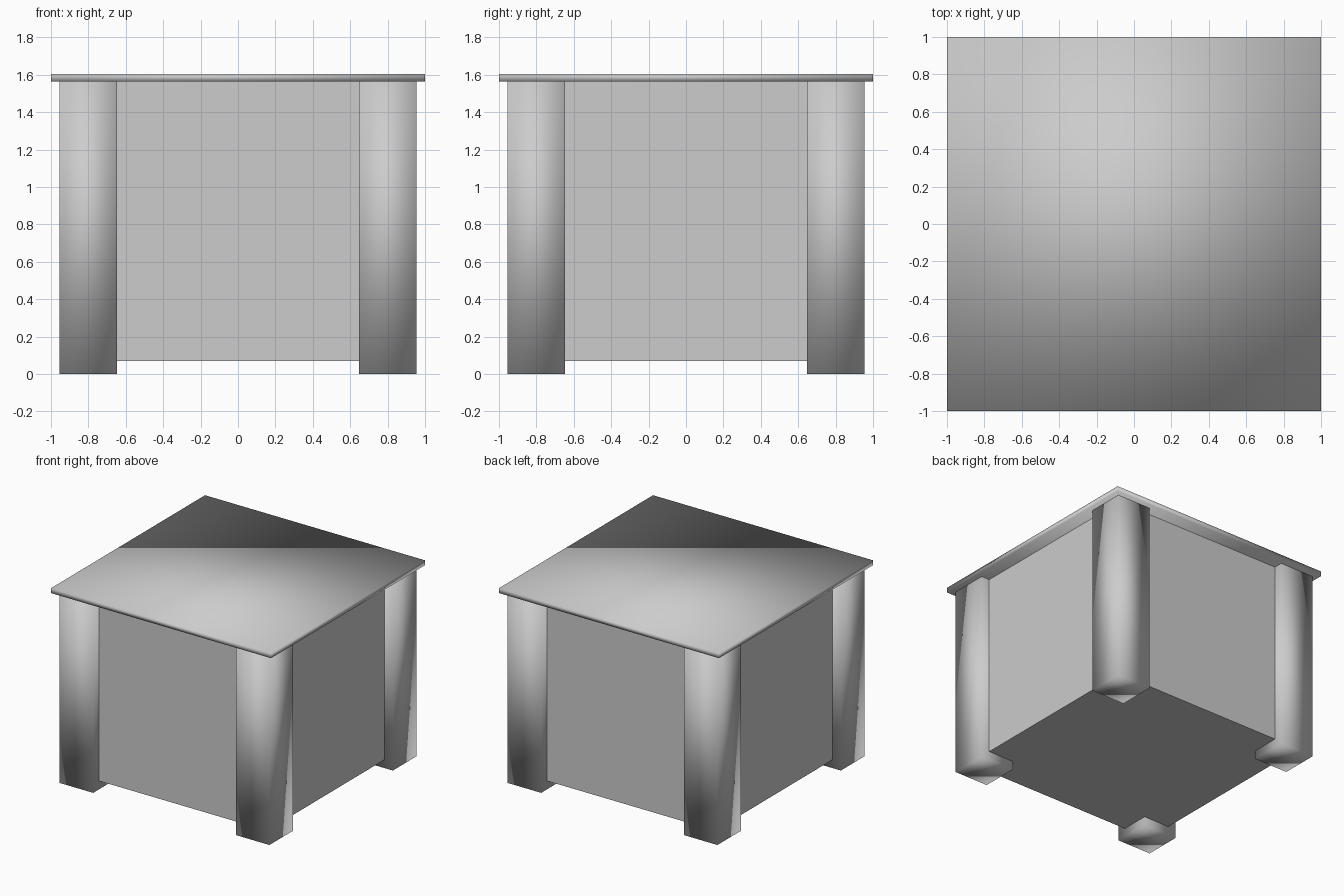
import bpy

if "Cube" in bpy.data.objects:
    bpy.data.objects.remove(bpy.data.objects["Cube"])

grey = bpy.data.materials.new("light grey")
grey.diffuse_color = (0.604, 0.604, 0.604, 1)
grey.use_nodes = True
grey.node_tree.nodes["Principled BSDF"].inputs["Base Color"].default_value = grey.diffuse_color


def box(name, low, high, smooth):
    """Box between two opposite corners."""
    centre = [(a + b) / 2 for a, b in zip(low, high)]
    size = [b - a for a, b in zip(low, high)]
    bpy.ops.mesh.primitive_cube_add(size=1, location=centre)
    ob = bpy.context.object
    ob.name = name
    ob.scale = size
    bpy.ops.object.transform_apply(location=False, rotation=False, scale=True)
    if smooth:
        bpy.ops.object.shade_smooth()
    ob.data.materials.append(grey)
    return ob


# Table top: thin slab with soft shading
box("table_top", (-1, -1, 1.565), (1, 1, 1.605), True)

# Cabinet body: flat-sided, raised a little off the floor
box("cabinet_body", (-0.88, -0.88, 0.07), (0.88, 0.88, 1.565), False)

# Four square corner legs with soft shading
inner, outer = 0.648, 0.954
for side, sx in (("left", -1), ("right", 1)):
    for end, sy in (("front", -1), ("back", 1)):
        xs = sorted((sx * inner, sx * outer))
        ys = sorted((sy * inner, sy * outer))
        box(f"{end}_{side}_leg", (xs[0], ys[0], 0), (xs[1], ys[1], 1.565), True)
